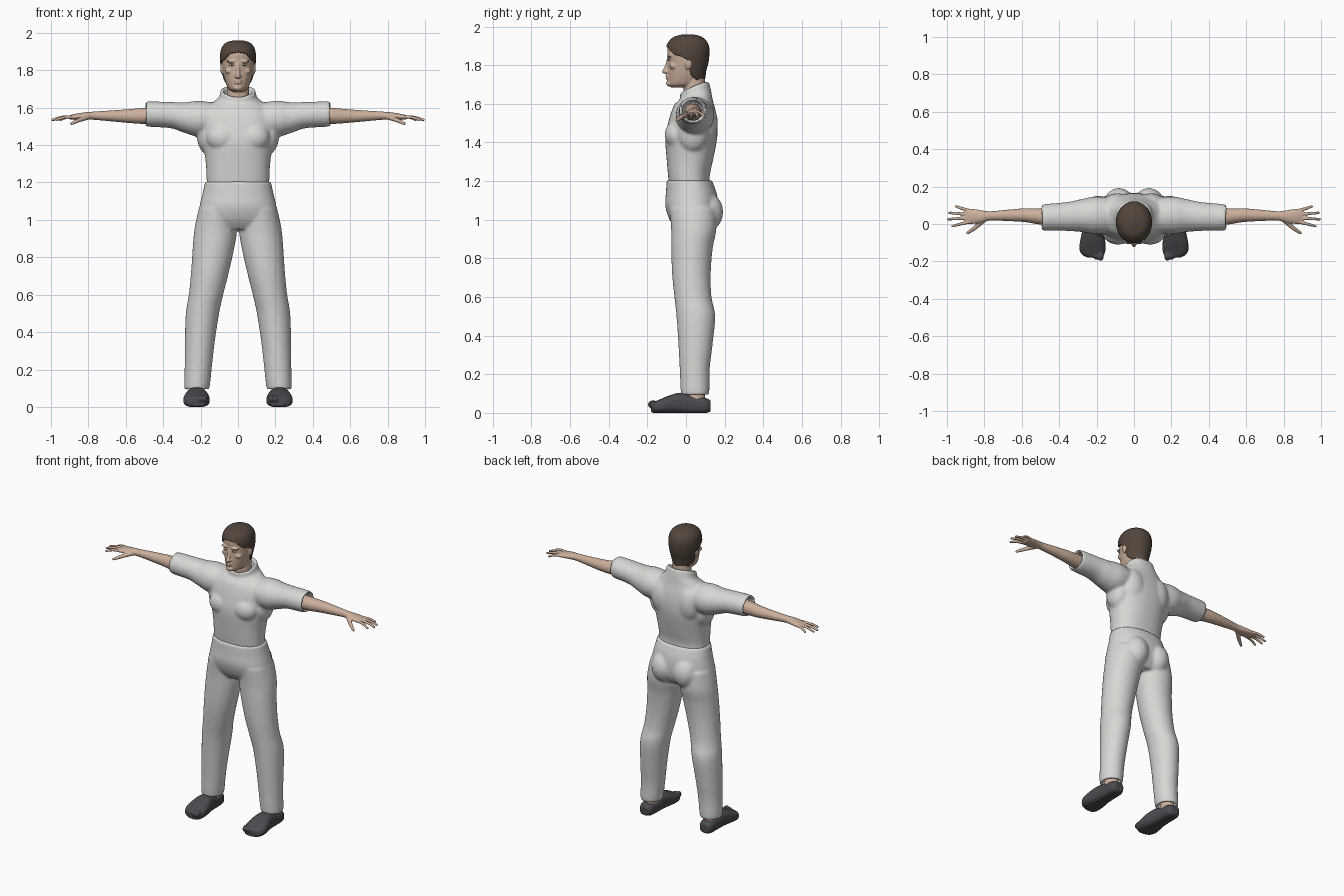
import bpy, bmesh, math
from mathutils import Matrix, Vector

cube = bpy.data.objects.get("Cube")
if cube:
    bpy.data.objects.remove(cube, do_unlink=True)


def material(name, rgb):
    mat = bpy.data.materials.new(name)
    mat.use_nodes = True
    mat.diffuse_color = (*rgb, 1)
    mat.node_tree.nodes["Principled BSDF"].inputs["Base Color"].default_value = (*rgb, 1)
    return mat


SKIN = material("skin", (0.60, 0.43, 0.33))
HAIR = material("dark brown hair", (0.085, 0.062, 0.047))
CLOTH = material("off white cloth", (0.68, 0.68, 0.66))
SHOE = material("charcoal shoe", (0.07, 0.07, 0.08))
EYE = material("eye white", (0.55, 0.52, 0.48))
IRIS = material("iris brown", (0.12, 0.09, 0.07))

# axis of a loft -> the two axes its cross-sections lie in
PLANES = {0: (1, 2), 1: (0, 2), 2: (0, 1)}


def sample(keys, t):
    """Smooth spline through the key tuples, t counted in keys."""
    last = len(keys) - 1
    i = min(int(t), last - 1)
    f = t - i
    a, b, c, d = (keys[max(0, min(last, i + k))] for k in (-1, 0, 1, 2))
    return [q + f / 2 * (r - p + f * (2 * p - 5 * q + 4 * r - s + f * (3 * (q - r) + s - p)))
            for p, q, r, s in zip(a, b, c, d)]


def power(v, p):
    return math.copysign(abs(v) ** p, v)


def loft(bm, keys, axis=2, side=1, p=1.0, n=40, steps=5):
    """Closed tube; each key is (position, centre u, centre v, radius u, radius v)."""
    u, v = PLANES[axis]
    rings = []
    for k in range((len(keys) - 1) * steps + 1):
        pos, cu, cv, ru, rv = sample(keys, k / steps)
        ring = []
        for j in range(n):
            a = math.tau * j / n
            co = Vector()
            co[axis] = pos
            co[u] = cu + ru * power(math.cos(a), p)
            co[v] = cv + rv * power(math.sin(a), p)
            co.x *= side
            ring.append(bm.verts.new(co))
        rings.append(ring)
    for lo, hi in zip(rings, rings[1:]):
        for j in range(n):
            bm.faces.new((lo[j], lo[(j + 1) % n], hi[(j + 1) % n], hi[j]))
    bm.faces.new(rings[0])
    bm.faces.new(rings[-1])


def ball(bm, centre, radii, side=1):
    c = Vector(centre)
    c.x *= side
    bmesh.ops.create_uvsphere(bm, u_segments=20, v_segments=12, radius=1,
                              matrix=Matrix.Translation(c) @ Matrix.Diagonal((*radii, 1)))


def bead_chain(bm, points, r0, r1, side):
    """Tapered rounded limb made of overlapping balls."""
    steps = 10 * (len(points) - 1)
    for k in range(steps + 1):
        r = r0 + (r1 - r0) * k / steps
        ball(bm, sample(points, k / 10), (r, r, r), side)


def finish(name, bm, mat, voxel=0, smooth=4):
    bmesh.ops.recalc_face_normals(bm, faces=bm.faces)
    mesh = bpy.data.meshes.new(name)
    for f in bm.faces:
        f.smooth = True
    bm.to_mesh(mesh)
    bm.free()
    mesh.materials.append(mat)
    ob = bpy.data.objects.new(name, mesh)
    bpy.context.collection.objects.link(ob)
    if voxel:
        rm = ob.modifiers.new("fuse", 'REMESH')
        rm.mode, rm.voxel_size, rm.use_smooth_shade = 'VOXEL', voxel, True
        sm = ob.modifiers.new("soften", 'SMOOTH')
        sm.factor, sm.iterations = 0.5, smooth
    return ob


# Shirt: torso with a sloping open collar, chest, shoulder blades and sleeves
bm = bmesh.new()
loft(bm, [(1.19, 0, .018, .168, .107), (1.23, 0, .015, .168, .108), (1.31, 0, .02, .173, .12),
          (1.42, 0, .027, .188, .134), (1.5, 0, .035, .2, .128), (1.57, 0, .04, .19, .112),
          (1.62, 0, .045, .14, .092), (1.65, 0, .05, .102, .08), (1.69, 0, .043, .092, .074),
          (1.69, 0, .043, .078, .062), (1.65, 0, .045, .07, .056)], p=.88)
for v in bm.verts:
    lift = max(0, min(1, (v.co.z - 1.6) / .08))
    v.co.z += lift * (.4 * (v.co.y - .05) + .12 * abs(v.co.x) - .005)
for s in (1, -1):
    loft(bm, [(.06, .045, 1.54, .085, .075), (.2, .047, 1.54, .1, .096), (.28, .045, 1.546, .088, .083),
              (.36, .04, 1.56, .077, .07), (.485, .035, 1.566, .07, .067),
              (.485, .035, 1.566, .056, .054), (.42, .035, 1.563, .052, .05)], 0, s)
    ball(bm, (.085, -.045, 1.44), (.085, .066, .075), s)
    ball(bm, (.09, .095, 1.5), (.085, .07, .12), s)
    ball(bm, (.16, .035, 1.45), (.06, .08, .1), s)
finish("shirt", bm, CLOTH, .008, 8)

# Trousers: hips, seat and two legs with open cuffs
bm = bmesh.new()
loft(bm, [(1.205, 0, .017, .176, .117), (1.14, 0, .027, .19, .131), (1.07, 0, .03, .206, .137),
          (1.0, 0, .037, .213, .122), (.95, 0, .04, .17, .09)], p=.92)
for s in (1, -1):
    loft(bm, [(1.06, .11, .035, .1, .12), (.95, .119, .04, .114, .117), (.85, .131, .031, .111, .107),
              (.72, .15, .028, .101, .1), (.6, .171, .036, .092, .096), (.5, .19, .051, .089, .1),
              (.35, .204, .049, .08, .088), (.22, .212, .045, .073, .077), (.1, .22, .047, .067, .073),
              (.1, .22, .047, .053, .058), (.17, .22, .047, .05, .055)], 2, s)
    ball(bm, (.08, .098, 1.04), (.085, .095, .105), s)
finish("trousers", bm, CLOTH, .008, 6)

# Arms and hands
for s, label in ((1, "left"), (-1, "right")):
    bm = bmesh.new()
    loft(bm, [(.38, .035, 1.56, .045, .045), (.5, .04, 1.556, .043, .043), (.58, .047, 1.555, .037, .037),
              (.68, .046, 1.556, .03, .029), (.77, .043, 1.557, .025, .022), (.82, .04, 1.555, .034, .02),
              (.87, .041, 1.551, .041, .016), (.9, .042, 1.548, .034, .011)], 0, s)
    for base_y, tip_x, tip_y in ((.013, .97, -.012), (.032, .993, .026), (.051, .988, .06), (.069, .95, .094)):
        mid = ((tip_x + .88) / 2, (base_y + tip_y) / 2, 1.549)
        bead_chain(bm, [(.87, base_y, 1.55), mid, (tip_x, tip_y, 1.535)], .0105, .007, s)
    bead_chain(bm, [(.8, .025, 1.551), (.85, -.02, 1.533), (.89, -.048, 1.515)], .015, .008, s)
    finish(label + "_arm", bm, SKIN, .004, 3)

    # Ankle
    bm = bmesh.new()
    loft(bm, [(.05, .22, .05, .042, .05), (.12, .22, .05, .04, .046), (.2, .22, .048, .042, .046)], 2, s)
    finish(label + "_ankle", bm, SKIN)

    # Shoe with a flat sole and toe bumps
    bm = bmesh.new()
    loft(bm, [(.128, .222, .036, .03, .028), (.1, .222, .038, .046, .04), (.04, .221, .042, .049, .046),
              (-.03, .221, .05, .055, .054), (-.09, .221, .043, .067, .046), (-.135, .222, .034, .07, .036),
              (-.165, .218, .028, .058, .029), (-.18, .21, .026, .035, .022)], 1, s, .75)
    for i in range(5):
        r = .022 - .0022 * i
        ball(bm, (.178 + .024 * i, -.17 + .0028 * i * i, .043 - .002 * i), (r * .75, r * 1.25, r), s)
    for v in bm.verts:
        v.co.z = max(v.co.z, 0)
    finish(label + "_shoe", bm, SHOE, .005, 2)

# Head with neck and facial forms
HEAD = [(1.685, 0, -.04, .022, .038), (1.70, 0, -.01, .05, .084), (1.73, 0, -.002, .065, .093),
        (1.77, 0, .001, .076, .096), (1.81, 0, .007, .083, .101), (1.85, 0, .009, .088, .104),
        (1.89, 0, .008, .087, .104), (1.92, 0, .008, .077, .09), (1.942, 0, .008, .054, .062),
        (1.952, 0, .008, .016, .018)]
bm = bmesh.new()
loft(bm, HEAD)
loft(bm, [(1.58, 0, .05, .075, .06), (1.66, 0, .044, .061, .056), (1.76, 0, .04, .058, .058)])
bead_chain(bm, [(0, -.088, 1.835), (0, -.1, 1.79), (0, -.112, 1.768)], .01, .012, 1)
ball(bm, (0, -.096, 1.745), (.022, .011, .006))
ball(bm, (0, -.095, 1.732), (.02, .011, .006))
ball(bm, (0, -.085, 1.706), (.026, .019, .016))
for s in (1, -1):
    ball(bm, (.011, -.1, 1.766), (.009, .011, .008), s)
    ball(bm, (.034, -.085, 1.848), (.028, .015, .008), s)
    ball(bm, (.046, -.065, 1.795), (.024, .02, .016), s)
    ball(bm, (.084, .012, 1.81), (.011, .02, .032), s)
finish("head", bm, SKIN, .004, 4)

# Eyes
for name, mat, y, radii in (("eyes", EYE, -.088, (.013, .008, .0065)), ("irises", IRIS, -.095, (.005, .003, .005))):
    bm = bmesh.new()
    for s in (1, -1):
        ball(bm, (.033, y, 1.83), radii, s)
    finish(name, bm, mat)

# Hair: a shell over the skull that starts at the hairline
HAIRLINE = [(0, 1.898), (.5, 1.89), (.9, 1.855), (1.3, 1.845), (1.6, 1.825), (1.85, 1.745), (2.2, 1.722), (math.pi, 1.712)]


def hairline(a):
    for (a0, z0), (a1, z1) in zip(HAIRLINE, HAIRLINE[1:]):
        if a <= a1:
            return z0 + (z1 - z0) * (a - a0) / (a1 - a0)
    return HAIRLINE[-1][1]


def head_param(z):
    lo, hi = 0, len(HEAD) - 1
    for _ in range(30):
        mid = (lo + hi) / 2
        lo, hi = (mid, hi) if sample(HEAD, mid)[0] < z else (lo, mid)
    return lo


bm = bmesh.new()
columns = []
for j in range(72):
    a = math.tau * j / 72
    start = head_param(hairline(min(a, math.tau - a)))
    column = []
    for k in range(25):
        z, _, cy, rx, ry = sample(HEAD, start + (len(HEAD) - 1 - start) * k / 24)
        column.append(bm.verts.new(((rx + .008) * math.sin(a), cy - (ry + .008) * math.cos(a), z + .008 * k / 24)))
    columns.append(column)
for j, left in enumerate(columns):
    right = columns[(j + 1) % len(columns)]
    for k in range(24):
        bm.faces.new((left[k], right[k], right[k + 1], left[k + 1]))
bm.faces.new([c[-1] for c in columns])
hair = finish("hair", bm, HAIR)
shell = hair.modifiers.new("thickness", 'SOLIDIFY')
shell.thickness = .01
